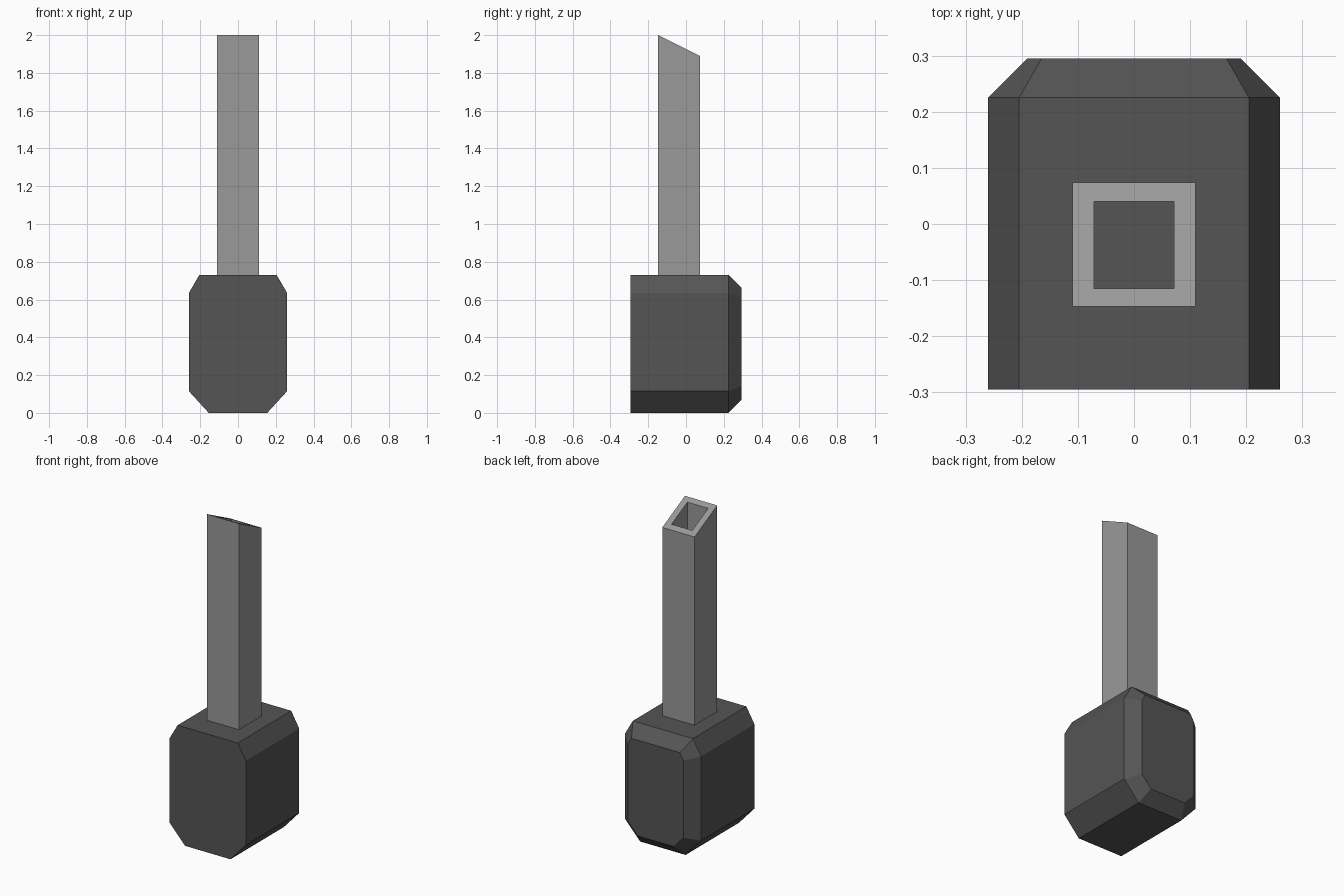
import bpy, bmesh

if "Cube" in bpy.data.objects:
    bpy.data.objects.remove(bpy.data.objects["Cube"])

def make_object(name, bm, shade):
    bmesh.ops.recalc_face_normals(bm, faces=bm.faces)
    mesh = bpy.data.meshes.new(name)
    bm.to_mesh(mesh)
    bm.free()
    mat = bpy.data.materials.new(name + "_grey")
    mat.diffuse_color = (shade, shade, shade, 1)
    mat.use_nodes = True
    mat.node_tree.nodes["Principled BSDF"].inputs["Base Color"].default_value = mat.diffuse_color
    mesh.materials.append(mat)
    obj = bpy.data.objects.new(name, mesh)
    bpy.context.collection.objects.link(obj)
    return obj

# Head: octagonal prism running front to back, with a chamfered back rim
half = [(0.155, 0), (0.26, 0.115), (0.26, 0.635), (0.205, 0.73)]
profile = half + [(-x, z) for x, z in reversed(half)]
bm = bmesh.new()
front = bm.faces.new([bm.verts.new((x, -0.295, z)) for x, z in profile])
ext = bmesh.ops.extrude_face_region(bm, geom=[front], use_keep_orig=True)["geom"]
bmesh.ops.translate(bm, vec=(0, 0.52, 0),
                    verts=[g for g in ext if isinstance(g, bmesh.types.BMVert)])
bmesh.ops.recalc_face_normals(bm, faces=bm.faces)
back = max(bm.faces, key=lambda f: f.calc_center_median().y)
bmesh.ops.inset_region(bm, faces=[back], thickness=0.07, use_even_offset=True)
bmesh.ops.translate(bm, vec=(0, 0.07, 0), verts=back.verts)
make_object("head", bm, 0.09)

# Handle: hollow square tube with a slanted open top
def top_z(y):
    return 2.0 - (y + 0.147) * 0.11 / 0.221

def loop(bm, hx, y0, y1, top):
    corners = [(-hx, y0), (hx, y0), (hx, y1), (-hx, y1)]
    return [bm.verts.new((x, y, top_z(y) if top else 0.73)) for x, y in corners]

bm = bmesh.new()
outer, inner = (0.11, -0.147, 0.074), (0.071, -0.115, 0.04)
rings = [loop(bm, *outer, False), loop(bm, *outer, True),
         loop(bm, *inner, True), loop(bm, *inner, False)]
for a, b in zip(rings, rings[1:] + rings[:1]):
    for i in range(4):
        j = (i + 1) % 4
        bm.faces.new((a[i], a[j], b[j], b[i]))
make_object("handle", bm, 0.32)
